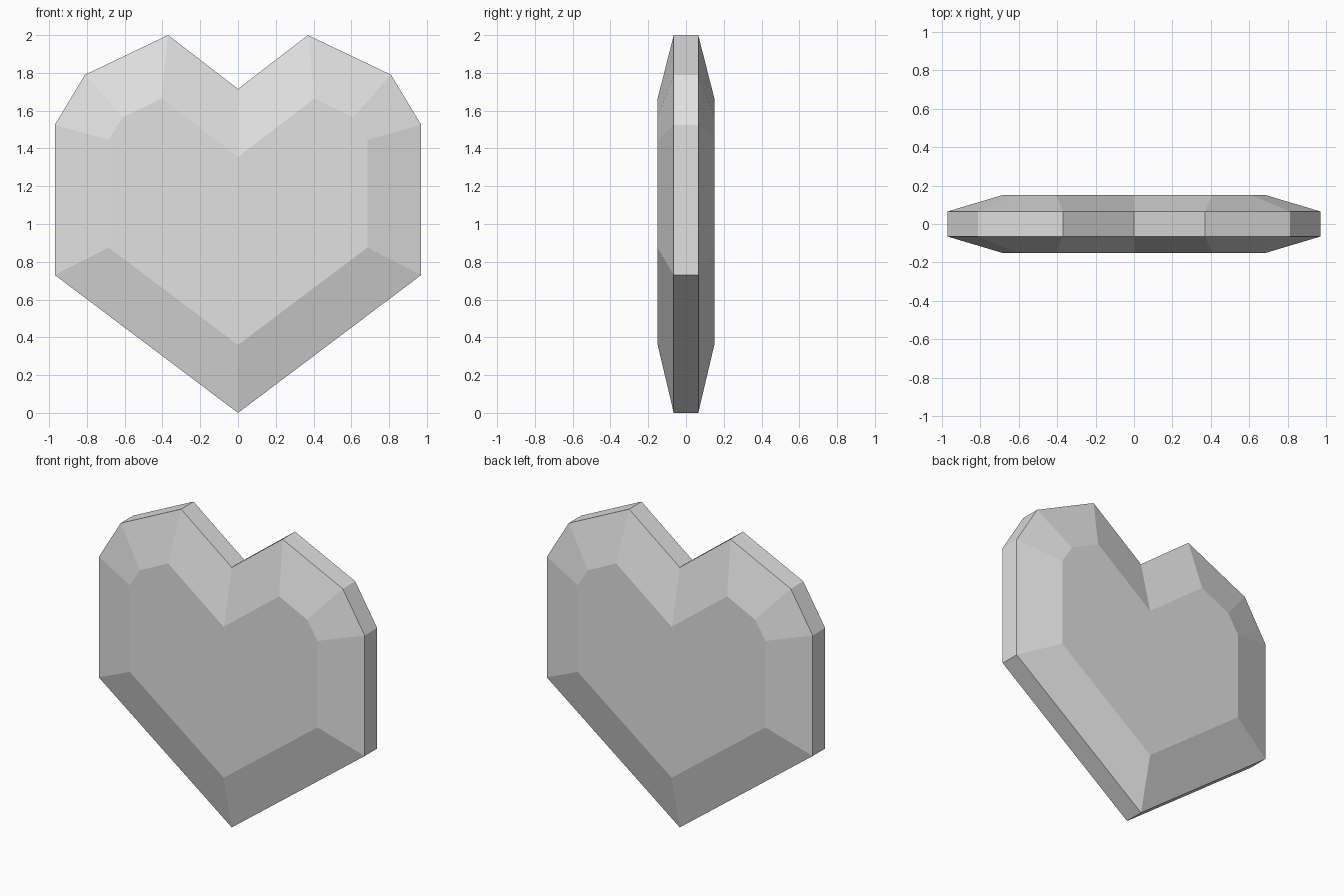
import bpy
import bmesh

cube = bpy.data.objects.get("Cube")
if cube:
    bpy.data.objects.remove(cube, do_unlink=True)

# Half profiles (x, z), from the bottom tip to the top notch
RIM = [(0, 0), (0.97, 0.73), (0.97, 1.525), (0.81, 1.79), (0.37, 2.0), (0, 1.715)]
FACE = [(0, 0.36), (0.685, 0.875), (0.685, 1.445), (0.61, 1.565), (0.405, 1.665), (0, 1.355)]
RIM_Y, FACE_Y = 0.065, 0.15


def mirrored(half):
    """Complete a half profile across x = 0."""
    return half + [(-x, z) for x, z in reversed(half[1:-1])]


# Single flat grey
grey = bpy.data.materials.new("light grey")
grey.use_nodes = True
colour = (0.75, 0.75, 0.75, 1)
grey.diffuse_color = colour
grey.node_tree.nodes["Principled BSDF"].inputs["Base Color"].default_value = colour

# Faceted heart: four outlines from front to back, bridged and capped
bm = bmesh.new()
layers = [(FACE, -FACE_Y), (RIM, -RIM_Y), (RIM, RIM_Y), (FACE, FACE_Y)]
rings = [[bm.verts.new((x, y, z)) for x, z in mirrored(half)] for half, y in layers]
for a, b in zip(rings, rings[1:]):
    for i in range(len(a)):
        j = (i + 1) % len(a)
        bm.faces.new((a[i], b[i], b[j], a[j]))
bm.faces.new(rings[0])
bm.faces.new(reversed(rings[-1]))
bmesh.ops.recalc_face_normals(bm, faces=bm.faces)

mesh = bpy.data.meshes.new("heart_gem")
bm.to_mesh(mesh)
bm.free()
mesh.materials.append(grey)
heart = bpy.data.objects.new("heart_gem", mesh)
bpy.context.collection.objects.link(heart)
